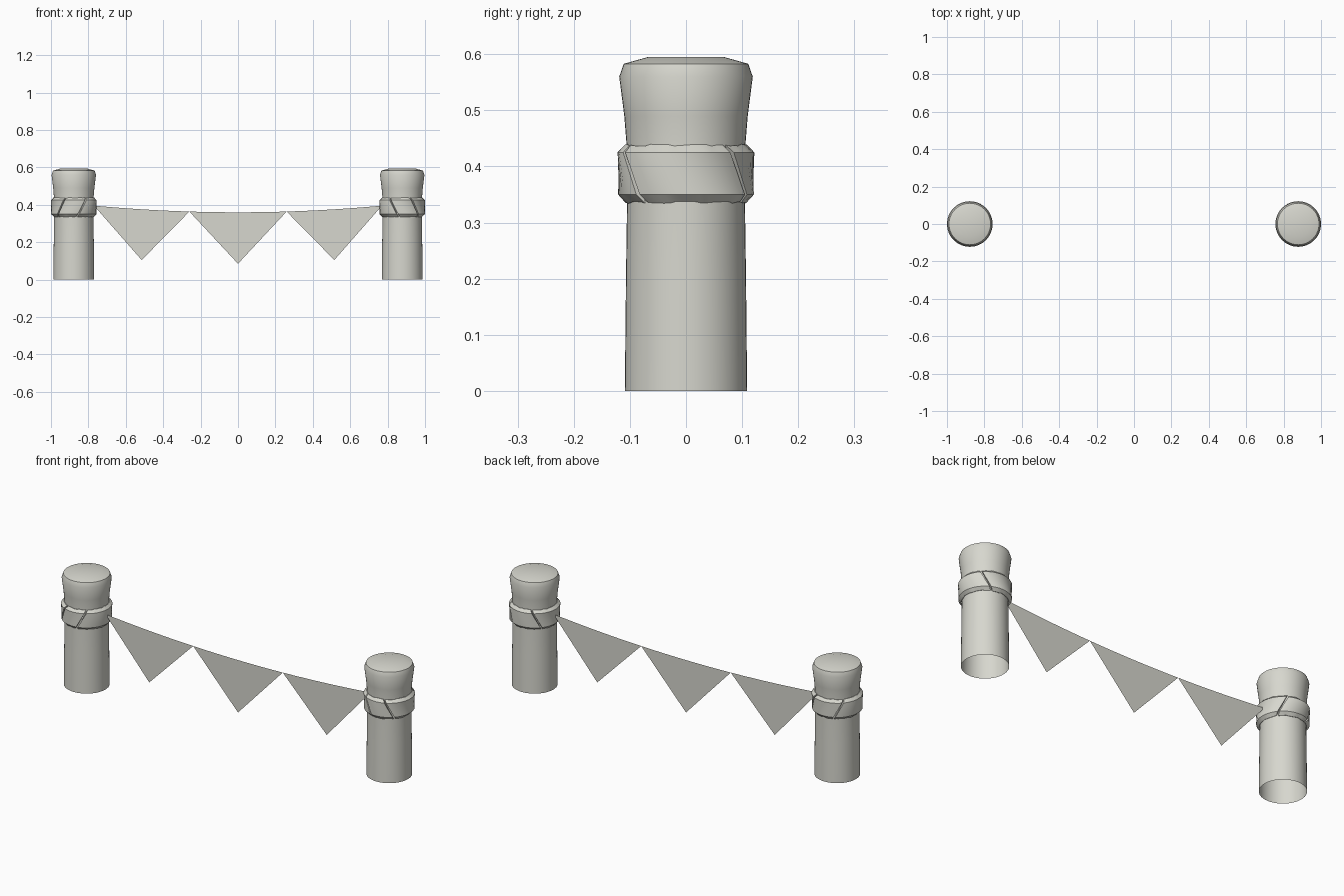
import bpy, bmesh, math, random

cube = bpy.data.objects.get("Cube")
if cube:
    bpy.data.objects.remove(cube, do_unlink=True)

random.seed(4)
POST_X = 0.878

stone = bpy.data.materials.new("pale_grey")
stone.use_nodes = True
COLOR = (0.68, 0.68, 0.62, 1)
stone.diffuse_color = COLOR
stone.node_tree.nodes["Principled BSDF"].inputs["Base Color"].default_value = COLOR


def finish(name, bm, smooth=True, recalc=True):
    if recalc:
        bmesh.ops.recalc_face_normals(bm, faces=bm.faces)
    mesh = bpy.data.meshes.new(name)
    bm.to_mesh(mesh)
    bm.free()
    mesh.materials.append(stone)
    ob = bpy.data.objects.new(name, mesh)
    bpy.context.collection.objects.link(ob)
    if smooth:
        bpy.ops.object.select_all(action="DESELECT")
        ob.select_set(True)
        bpy.context.view_layer.objects.active = ob
        bpy.ops.object.shade_smooth_by_angle(angle=math.radians(30))
    return ob


def post(name, side):
    # Turned column, open at the base, with a flared and chamfered head
    profile = [(0.109, 0), (0.107, 0.2), (0.105, 0.34), (0.106, 0.44),
               (0.110, 0.49), (0.119, 0.56), (0.111, 0.583), (0.068, 0.595)]
    n = 48
    bm = bmesh.new()
    rings = []
    for r, z in profile:
        rings.append([bm.verts.new((side * POST_X + r * math.cos(math.tau * i / n),
                                    r * math.sin(math.tau * i / n), z)) for i in range(n)])
    for low, high in zip(rings, rings[1:]):
        for i in range(n):
            j = (i + 1) % n
            bm.faces.new((low[i], low[j], high[j], high[i]))
    bm.faces.new(rings[-1])
    finish(name, bm, recalc=False)


def band_piece(name, side, start, end):
    # One wrapped strip of the collar, with slanted ends and worn rims
    section = [(0.100, 0.337), (0.107, 0.336), (0.121, 0.350),
               (0.122, 0.425), (0.108, 0.438), (0.100, 0.437)]
    steps = max(4, round((end - start) / 6))
    bm = bmesh.new()
    loops = []
    for i in range(steps + 1):
        wear = random.uniform(-0.002, 0.002)
        loop = []
        for r, z in section:
            slant = (0.388 - z) * 260
            a = math.radians(start + (end - start) * i / steps + slant)
            dz = wear if r < 0.11 else 0
            loop.append(bm.verts.new((side * (POST_X + r * math.cos(a)),
                                      r * math.sin(a), z + dz)))
        loops.append(loop)
    for a, b in zip(loops, loops[1:]):
        for k in range(len(section)):
            m = (k + 1) % len(section)
            bm.faces.new((a[k], a[m], b[m], b[k]))
    bm.faces.new(loops[0])
    bm.faces.new(loops[-1])
    finish(name, bm)


def flag(name, left, right, tip_x, tip_z):
    # Thin pennant hanging from the sagging line
    bm = bmesh.new()
    n = 8
    tip = bm.verts.new((tip_x, 0, tip_z))
    top = []
    for i in range(n + 1):
        x = left + (right - left) * i / n
        top.append(bm.verts.new((x, 0, 0.36 + 0.06 * x * x)))
    bm.faces.new([tip] + top[::-1])
    finish(name, bm, smooth=False, recalc=False)


# Posts with their collars
grooves = [-112, -55, 52, 130, 248]
for label, side in (("left", 1), ("right", -1)):
    post(label + "_post", side)
    for k in range(4):
        band_piece(f"{label}_band_{k + 1}", side, grooves[k] + 2, grooves[k + 1] - 2)

# Row of pennants between the posts
flag("right_flag", -0.77, -0.26, -0.515, 0.105)
flag("middle_flag", -0.26, 0.26, 0, 0.085)
flag("left_flag", 0.26, 0.77, 0.515, 0.105)
